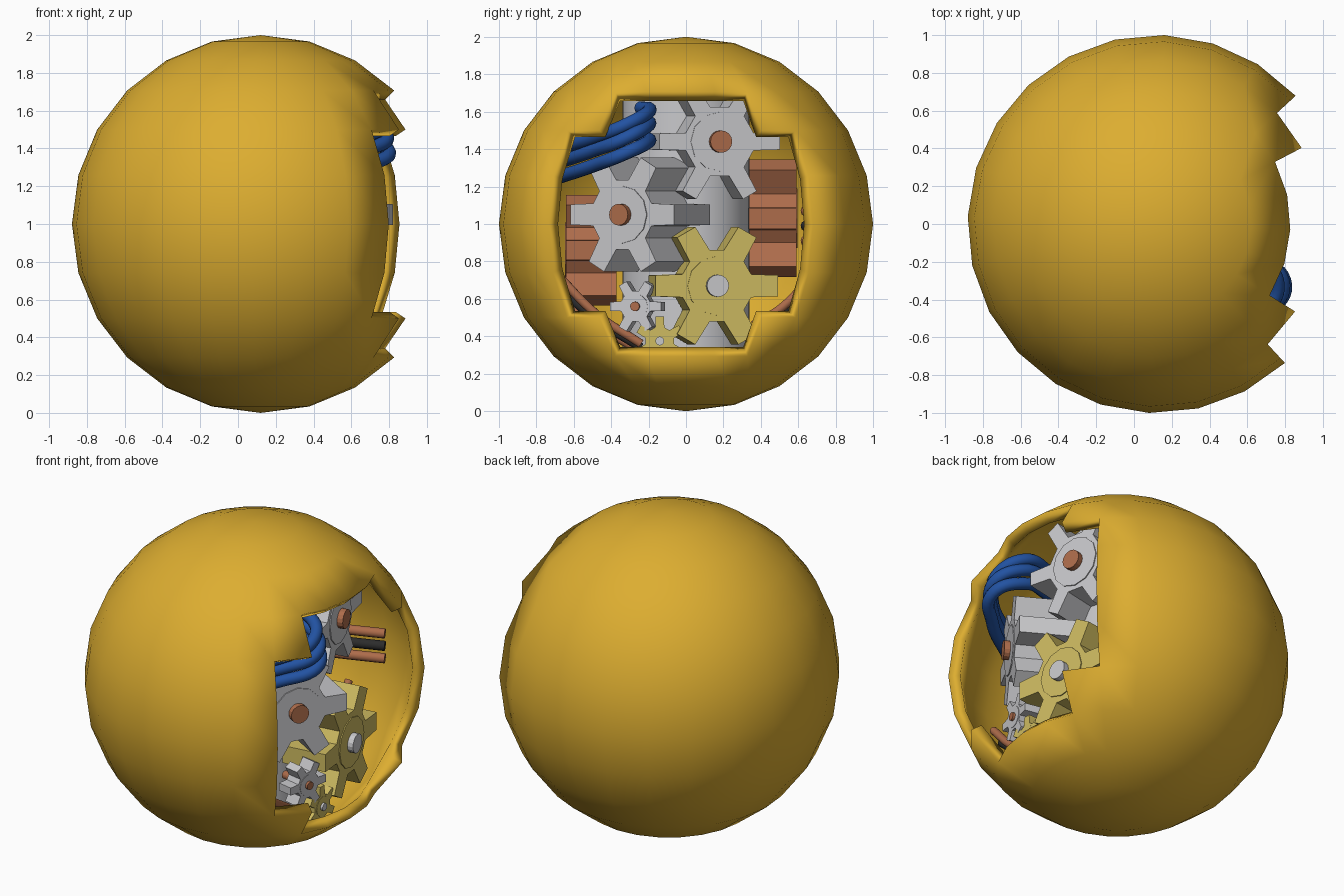
import bpy, bmesh, math
from mathutils import Vector, Matrix

if "Cube" in bpy.data.objects:
    bpy.data.objects.remove(bpy.data.objects["Cube"])

CX = 0.12                      # shell centre in x (z centre is 1)


def material(name, rgb):
    m = bpy.data.materials.new(name)
    m.diffuse_color = (*rgb, 1)
    m.use_nodes = True
    m.node_tree.nodes["Principled BSDF"].inputs["Base Color"].default_value = m.diffuse_color
    return m


GOLD = material("gold", (0.72, 0.42, 0.03))
BRASS = material("pale_brass", (0.62, 0.50, 0.12))
STEEL = material("light_steel", (0.58, 0.58, 0.60))
COPPER = material("copper", (0.42, 0.15, 0.07))
BLUE = material("blue", (0.016, 0.085, 0.36))
BLACK = material("black", (0.025, 0.025, 0.025))


def finish(bm, name, mat, smooth=False):
    bmesh.ops.recalc_face_normals(bm, faces=bm.faces)
    me = bpy.data.meshes.new(name)
    bm.to_mesh(me)
    bm.free()
    me.materials.append(mat)
    for p in me.polygons:
        p.use_smooth = smooth
    ob = bpy.data.objects.new(name, me)
    bpy.context.collection.objects.link(ob)
    return ob


# Broken hollow shell: stepped hole on the +x side, thicker at the rim
def shell():
    bm = bmesh.new()
    bmesh.ops.create_uvsphere(bm, u_segments=24, v_segments=12, radius=1)

    def in_hole(f):
        c = f.calc_center_median().normalized()
        lon = abs(math.degrees(math.atan2(c.y, c.x)))
        lat = abs(math.degrees(math.asin(c.z)))
        return (lat < 30 and lon < 45) or (lat < 45 and lon < 30)

    bmesh.ops.delete(bm, geom=[f for f in bm.faces if in_hole(f)], context='FACES')
    rim = [e for e in bm.edges if e.is_boundary]
    rim_verts = {v for e in rim for v in e.verts}
    inner = {v: bm.verts.new(v.co * (0.93 if v in rim_verts else 0.965))
             for v in list(bm.verts)}
    for f in list(bm.faces):
        bm.faces.new([inner[v] for v in reversed(f.verts)])
    for e in rim:
        a, b = e.verts
        bm.faces.new((a, b, inner[b], inner[a]))
    bm.transform(Matrix.Translation((CX, 0, 1)) @ Matrix.Rotation(math.radians(-2.3), 4, 'Z'))
    finish(bm, "broken_shell", GOLD, True)


def prism(bm, pts, x0, x1):
    """Extrude a y/z outline from x0 to x1."""
    a = [bm.verts.new((x0, y, z)) for y, z in pts]
    b = [bm.verts.new((x1, y, z)) for y, z in pts]
    bm.faces.new(a)
    bm.faces.new(b[::-1])
    for i in range(len(pts)):
        j = (i + 1) % len(pts)
        bm.faces.new((a[i], b[i], b[j], a[j]))


def circle(r, n):
    return [(r * math.cos(math.tau * i / n), r * math.sin(math.tau * i / n)) for i in range(n)]


# Six-toothed gear facing local +x, with a raised hub plate and an axle
def gear(name, loc, turn, r, depth, mat, axle_mat=None, phase=0, half=0.17):
    pts = []
    root = r * 0.56
    w = r * half
    for k in range(6):
        a = math.radians(60 * k + phase)
        c, s = math.cos(a), math.sin(a)
        for rad, side in ((root, -w * 1.1), (r, -w), (r, w), (root, w * 1.1)):
            pts.append((rad * c - side * s, rad * s + side * c))
    place = Matrix.Translation(loc) @ Matrix.Rotation(math.radians(turn), 4, 'Z')
    bm = bmesh.new()
    prism(bm, pts, -depth, 0)
    prism(bm, circle(r * 0.48, 12), 0, r * 0.02)
    bm.transform(place)
    finish(bm, name, mat)
    if axle_mat:
        bm = bmesh.new()
        prism(bm, circle(r * 0.18, 16), -depth - 0.1, r * 0.13)
        bm.transform(place)
        ob = finish(bm, name + "_axle", axle_mat)


# Bent round wire through a few points
def wire(name, pts, r, mat):
    cu = bpy.data.curves.new(name, 'CURVE')
    cu.dimensions = '3D'
    cu.bevel_depth = r
    cu.bevel_resolution = 3
    cu.resolution_u = 8
    cu.use_fill_caps = True
    sp = cu.splines.new('BEZIER')
    sp.bezier_points.add(len(pts) - 1)
    for bp, p in zip(sp.bezier_points, pts):
        bp.co = p
        bp.handle_left_type = bp.handle_right_type = 'AUTO'
    tmp = bpy.data.objects.new(name + "_path", cu)
    bpy.context.collection.objects.link(tmp)
    bpy.context.view_layer.update()
    dg = bpy.context.evaluated_depsgraph_get()
    me = bpy.data.meshes.new_from_object(tmp.evaluated_get(dg))
    bpy.data.objects.remove(tmp)
    me.materials.clear()
    me.materials.append(mat)
    for p in me.polygons:
        p.use_smooth = True
    bpy.context.collection.objects.link(bpy.data.objects.new(name, me))


shell()

# Gears behind the hole
gear("middle_gear", (0.66, -0.34, 1.05), -30, 0.32, 0.38, STEEL, COPPER)
gear("upper_gear", (0.60, 0.18, 1.44), 12, 0.33, 0.26, STEEL, COPPER, half=0.13)
gear("lower_gear", (0.69, 0.165, 0.67), 8, 0.33, 0.28, BRASS, STEEL)
gear("small_steel_gear", (0.69, -0.27, 0.56), -12, 0.14, 0.10, STEEL, COPPER)
gear("small_brass_gear", (0.70, -0.14, 0.375), 0, 0.13, 0.12, BRASS, STEEL, 30)
gear("right_copper_gear", (-0.23, 0.59, 1.03), 90, 0.33, 0.27, COPPER)
gear("left_copper_gear", (-0.18, -0.64, 0.86), -90, 0.31, 0.27, COPPER)

# Central column
bm = bmesh.new()
bmesh.ops.create_cone(bm, cap_ends=True, segments=32, radius1=0.34, radius2=0.34, depth=1.6)
bm.transform(Matrix.Translation((CX - 0.05, 0, 1)))
column = finish(bm, "central_column", STEEL)
for p in column.data.polygons:
    p.use_smooth = abs(p.normal.z) < 0.5

# Blue cables bulging out of the hole
for i, (top, mid, low, out) in enumerate(((1.61, 1.51, 1.43, 0.76),
                                         (1.54, 1.44, 1.36, 0.79),
                                         (1.45, 1.36, 1.28, 0.80))):
    wire(f"blue_cable_{i + 1}", [(0.45, -0.24, top + 0.01), (0.66, -0.20, top - 0.01),
                                 (out, -0.32, mid + 0.02), (0.66, -0.50, mid - 0.05),
                                 (0.38, -0.68, low - 0.03)], 0.037, BLUE)

# Thin wires along the inside of the shell
for i, mat in enumerate((COPPER, BLACK, COPPER)):
    z = 1.07 - 0.08 * i
    wire(f"back_wire_{i + 1}", [(0.02, 0.64, z), (0.25, 0.74, z - 0.01), (0.46, 0.84, z - 0.02)],
         0.03, mat)
    d = 0.06 * i
    wire(f"left_wire_{i + 1}", [(0.50 - d, -0.68, 0.72 - d), (0.52 - d, -0.48, 0.52 - d / 2),
                                (0.52 - d, -0.24, 0.36 - d / 3)], 0.024, mat)
    wire(f"right_wire_{i + 1}", [(0.30 - d, 0.36, 0.46 - d / 2), (0.32 - d, 0.52, 0.56 - d / 2),
                                 (0.30 - d, 0.70, 0.76 - d)], 0.024, mat)
